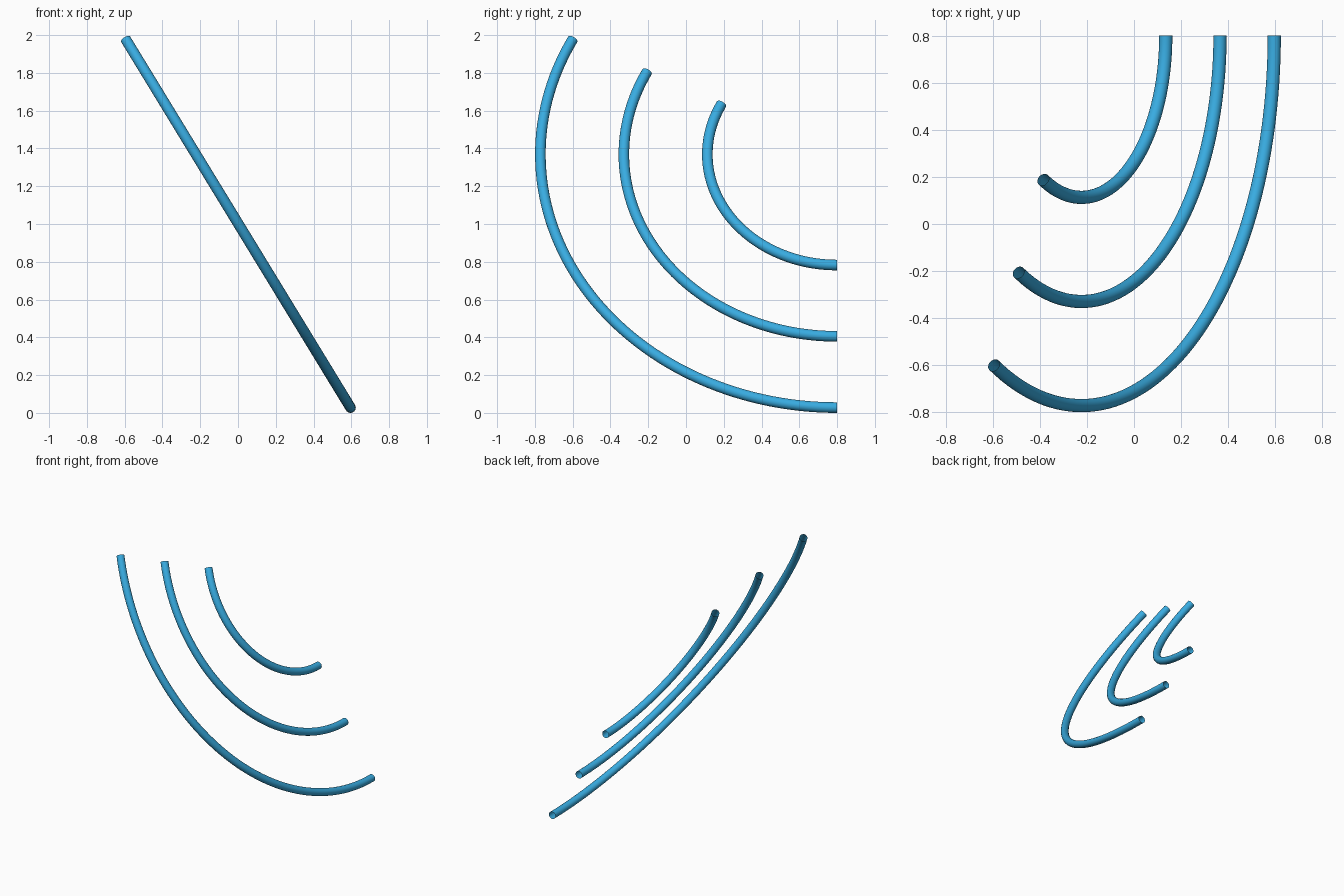
import bpy
import bmesh
from math import radians, sin, cos
from mathutils import Vector, Matrix

cube = bpy.data.objects.get("Cube")
if cube:
    bpy.data.objects.remove(cube, do_unlink=True)

# Single sky blue material
blue = bpy.data.materials.new("sky_blue")
blue.use_nodes = True
color = (0.04, 0.41, 0.75, 1)
blue.diffuse_color = color
blue.node_tree.nodes["Principled BSDF"].inputs["Base Color"].default_value = color

TILT = radians(31.4)
SWEEP = radians(117)
TUBE = 0.028
CENTER = Vector((-0.223, 0.8, 1.369))
up = Vector((-sin(TILT), 0, cos(TILT)))       # uphill direction of the tilted plane
axis = Vector((-cos(TILT), 0, -sin(TILT)))    # normal of the tilted plane


def arc_tube(name, radius):
    """Open-ended round tube: a ring swept about the shared centre."""
    bm = bmesh.new()
    place = Matrix.Translation(CENTER - up * radius) @ Matrix.Rotation(radians(90), 4, 'X')
    bmesh.ops.create_circle(bm, segments=24, radius=TUBE, matrix=place)
    bmesh.ops.spin(bm, geom=bm.verts[:] + bm.edges[:], cent=CENTER, axis=axis,
                   angle=SWEEP, steps=64)
    bmesh.ops.recalc_face_normals(bm, faces=bm.faces)
    # Make sure the walls face away from the tube's core
    bm.faces.ensure_lookup_table()
    face = bm.faces[0]
    offset = face.calc_center_median() - CENTER
    flat = offset - axis * offset.dot(axis)
    core = CENTER + flat.normalized() * radius
    if face.normal.dot(face.calc_center_median() - core) < 0:
        bmesh.ops.reverse_faces(bm, faces=bm.faces)
    for f in bm.faces:
        f.smooth = True
    mesh = bpy.data.meshes.new(name)
    bm.to_mesh(mesh)
    bm.free()
    mesh.materials.append(blue)
    obj = bpy.data.objects.new(name, mesh)
    bpy.context.collection.objects.link(obj)


# Three concentric arcs
for name, radius in (("outer_arc", 1.571), ("middle_arc", 1.129), ("inner_arc", 0.687)):
    arc_tube(name, radius)
